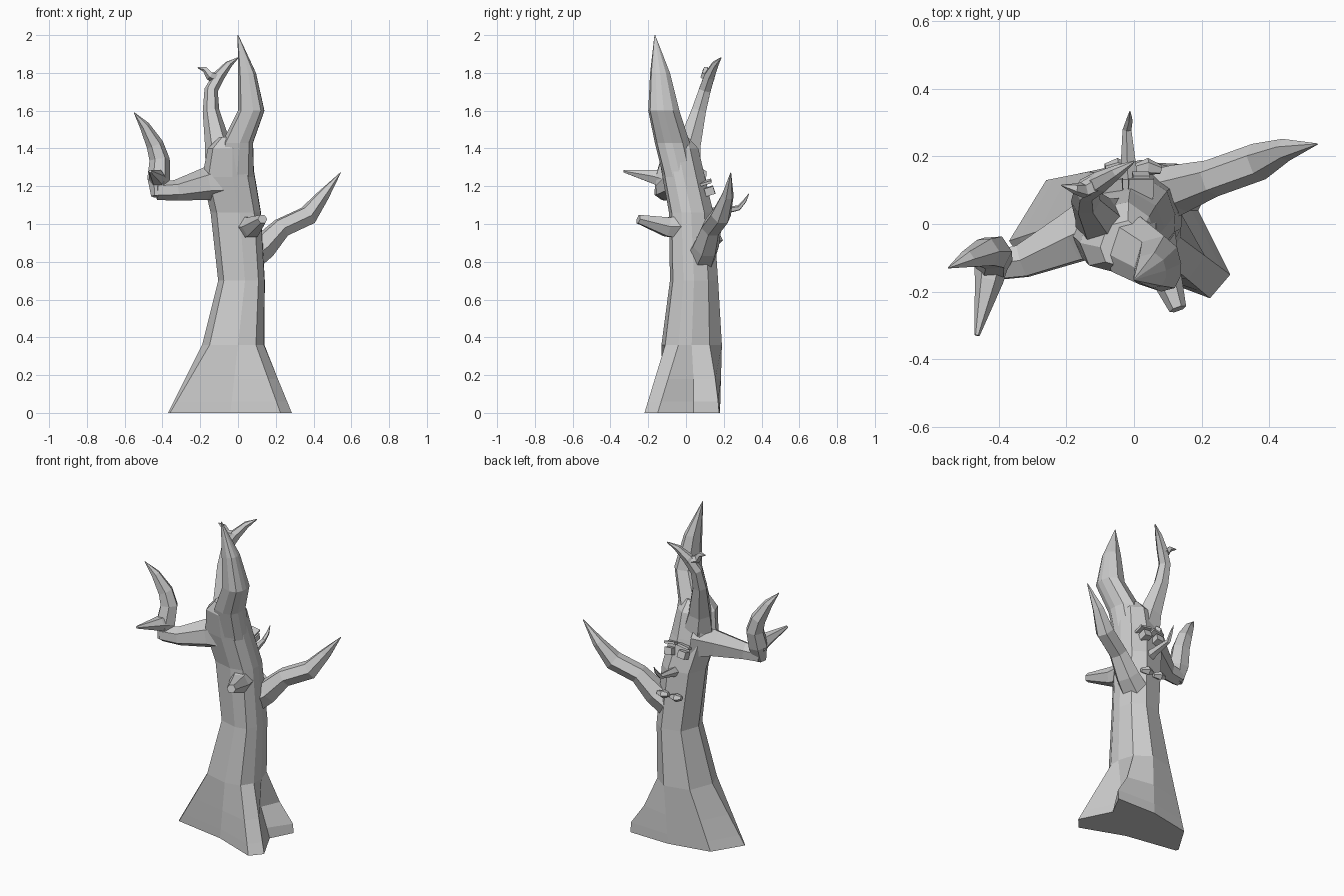
import bpy, bmesh, math
from mathutils import Vector

if "Cube" in bpy.data.objects:
    bpy.data.objects.remove(bpy.data.objects["Cube"])

bark = bpy.data.materials.new("grey_bark")
bark.diffuse_color = (0.6, 0.6, 0.6, 1)
bark.use_nodes = True
bark.node_tree.nodes["Principled BSDF"].inputs["Base Color"].default_value = bark.diffuse_color


def loft(name, rings):
    """Skin a list of rings that share one point count and cap both ends."""
    bm = bmesh.new()
    loops = [[bm.verts.new(p) for p in ring] for ring in rings]
    n = len(loops[0])
    for a, b in zip(loops, loops[1:]):
        for i in range(n):
            j = (i + 1) % n
            bm.faces.new((a[i], a[j], b[j], b[i]))
    bm.faces.new(loops[0][::-1])
    bm.faces.new(loops[-1])
    bmesh.ops.remove_doubles(bm, verts=bm.verts, dist=0.0005)
    bmesh.ops.recalc_face_normals(bm, faces=bm.faces)
    me = bpy.data.meshes.new(name)
    bm.to_mesh(me)
    bm.free()
    me.materials.append(bark)
    ob = bpy.data.objects.new(name, me)
    bpy.context.collection.objects.link(ob)
    return ob


def limb(name, path, sides=6, phase=0.3):
    """Tapered limb along (x, y, z, radius) points."""
    pts = [Vector(p[:3]) for p in path]
    rings, normal, last = [], None, None
    for k, p in enumerate(pts):
        t = (pts[min(k + 1, len(pts) - 1)] - pts[max(k - 1, 0)]).normalized()
        if normal is None:
            normal = t.orthogonal().normalized()
        else:
            normal = last.rotation_difference(t) @ normal
        last, side = t, t.cross(normal)
        rings.append([p + path[k][3] * (normal * math.cos(a) + side * math.sin(a))
                      for a in (phase + math.tau * i / sides for i in range(sides))])
    return loft(name, rings)


# Irregular trunk section, fitted to the bounds of each level
SECTION = [(.14, .03), (.11, .125), (.02, .19), (-.135, .155), (-.19, .01),
           (-.15, -.09), (0, -.13), (.095, -.11), (.137, -.04)]


def level(z, x0, x1, y0, y1):
    return [(x0 + (x + .19) / .33 * (x1 - x0), y0 + (y + .13) / .32 * (y1 - y0), z)
            for x, y in SECTION]


# Trunk with flared, rooted foot and a hollow on its right flank
foot = [(.19, .04, 0), (.26, .175, 0), (0, .18, 0), (-.26, .13, 0), (-.37, -.05, 0),
        (-.36, -.065, 0), (-.04, -.12, 0), (.225, -.22, 0), (.285, -.15, 0)]
waist = level(.36, -.19, .14, -.13, .19)


def foot_level(z, hollow, root):
    """Blend foot to waist, moving the hollow and the back root."""
    t = z / .36
    ring = [(a[0] + (b[0] - a[0]) * t, a[1] + (b[1] - a[1]) * t, z)
            for a, b in zip(foot, waist)]
    ring[0], ring[1] = (*hollow, z), (*root, z)
    return ring


loft("trunk", [foot,
               foot_level(.06, (.17, .04), (.26, .17)),
               foot_level(.18, (.13, .04), (.18, .155)),
               waist,
               level(.70, -.105, .142, -.085, .17),
               level(1.06, -.145, .122, -.09, .145),
               level(1.25, -.19, .09, -.125, .10),
               level(1.40, -.16, .065, -.15, .065),
               level(1.46, -.10, .03, -.13, .01)])

# Main spire
loft("spire", [level(1.25, -.13, .085, -.12, .06),
               level(1.43, -.085, .08, -.165, .02),
               level(1.60, 0, .14, -.20, -.035),
               level(1.80, 0, .095, -.19, -.085),
               level(2.0, -.002, .002, -.167, -.163)])

# Rear upper limb and its twig
limb("upper_limb", [(-.075, -.01, 1.27, .10), (-.105, .015, 1.41, .07),
                    (-.143, .068, 1.6, .044), (-.142, .1, 1.71, .036),
                    (-.1, .125, 1.785, .032), (-.05, .155, 1.845, .02),
                    (.0, .185, 1.88, .003)])
limb("upper_twig", [(-.1, .125, 1.77, .03), (-.15, .10, 1.785, .025),
                    (-.175, .105, 1.82, .016), (-.215, .115, 1.828, .002)], 5)

# Left arm: reaches out, then turns up to a point
limb("left_arm", [(-.06, .01, 1.23, .12), (-.18, -.04, 1.21, .084),
                  (-.33, -.11, 1.178, .055), (-.43, -.125, 1.175, .048)])
limb("left_arm_tip", [(-.425, -.13, 1.145, .035), (-.42, -.11, 1.24, .06),
                      (-.415, -.085, 1.34, .054), (-.44, -.085, 1.42, .046),
                      (-.495, -.105, 1.52, .027), (-.55, -.13, 1.59, .002)])
limb("left_arm_spike", [(-.42, -.10, 1.23, .055), (-.43, -.17, 1.25, .042),
                        (-.465, -.33, 1.28, .008)])

# Right arm
limb("right_arm", [(.05, .075, .82, .085), (.135, .105, .88, .073),
                   (.23, .135, .98, .056), (.37, .185, 1.045, .056),
                   (.45, .22, 1.15, .034), (.543, .237, 1.272, .002)])

# Broken stub on the front
limb("front_stub", [(.055, -.04, .985, .07), (.075, -.10, .985, .058),
                    (.13, -.252, 1.026, .026)])

# Nose twig on the back
limb("nose_twig", [(-.01, .10, 1.05, .035), (-.015, .17, 1.065, .025),
                   (-.02, .28, 1.085, .014), (-.013, .31, 1.12, .01),
                   (-.012, .333, 1.16, .002)], 5)


def block(name, x, y, z, w, d, h, tilt=0, lean=0):
    """Small slab of bark standing out from the back of the trunk."""
    pts = [[(sx * w / 2, sy * d / 2, sz * h / 2) for sx, sy in
            ((-1, -1), (1, -1), (1, 1), (-1, 1))] for sz in (-1, 1)]
    ob = loft(name, pts)
    ob.location = (x, y, z)
    ob.rotation_euler = (lean, tilt, 0)


# Face on the back: eyes, brows and mouth knots
for side, x in (("right", .02), ("left", -.07)):
    s = 1 if side == "right" else -1
    block(side + "_eye", x, .125, 1.175, .05, .05, .042, s * .1, .3)
    block(side + "_brow", x, .105, 1.22, .075, .06, .014, s * .15, .3)
    limb(side + "_mouth_knot", [(x - .015, .165, .922, .014),
                                (x + .02, .17, .918, .026),
                                (x + .06, .16, .913, .014)], 5)
